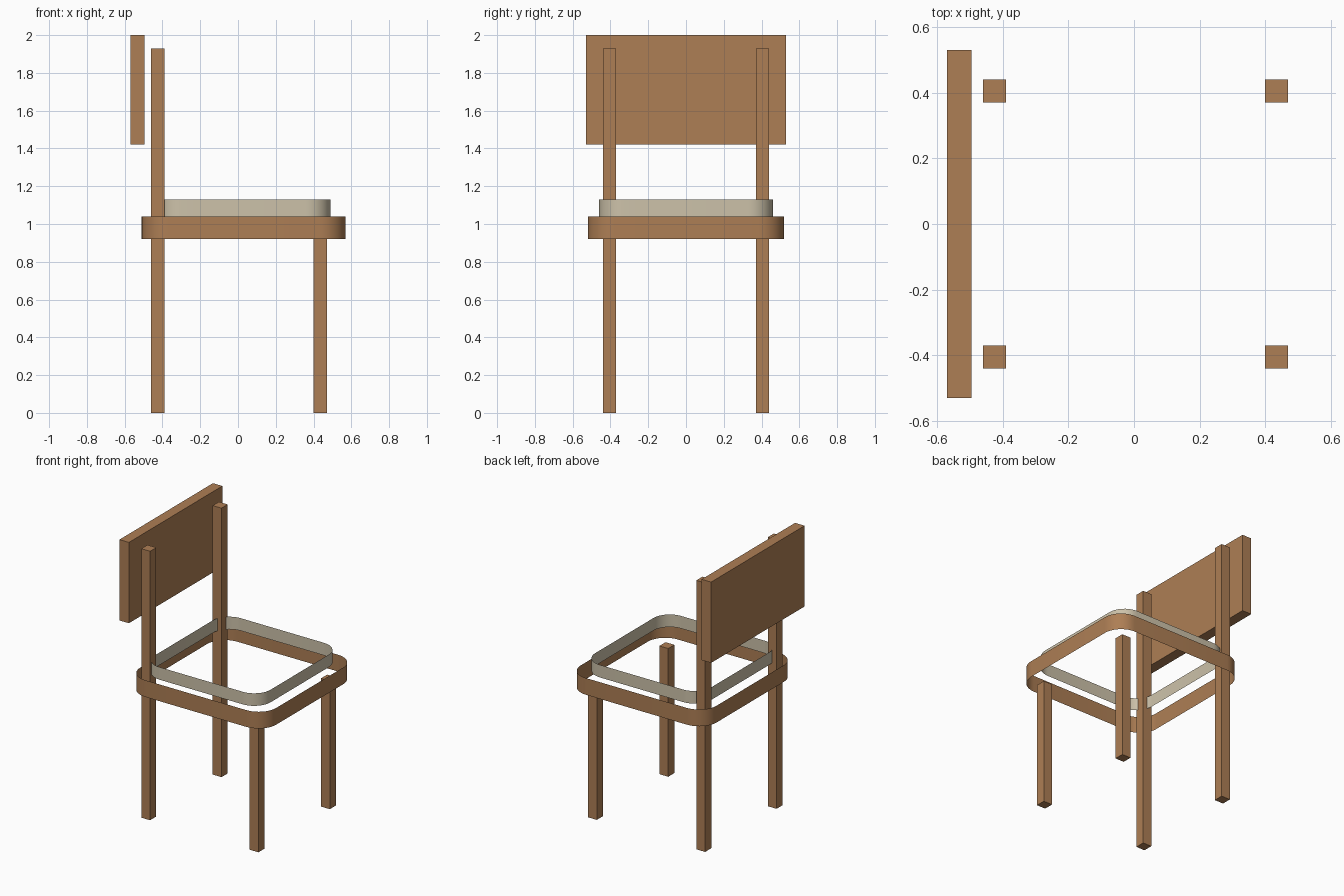
import bpy, bmesh
from math import cos, sin, pi

if "Cube" in bpy.data.objects:
    bpy.data.objects.remove(bpy.data.objects["Cube"], do_unlink=True)


def make_material(name, color):
    mat = bpy.data.materials.new(name)
    mat.use_nodes = True
    mat.diffuse_color = color
    mat.node_tree.nodes["Principled BSDF"].inputs["Base Color"].default_value = color
    return mat


wood = make_material("warm wood", (0.42, 0.21, 0.09, 1))
fabric = make_material("cream fabric", (0.61, 0.54, 0.40, 1))


def finish(name, bm, mat):
    mesh = bpy.data.meshes.new(name)
    bm.to_mesh(mesh)
    bm.free()
    mesh.materials.append(mat)
    obj = bpy.data.objects.new(name, mesh)
    bpy.context.collection.objects.link(obj)
    return obj


def box(name, low, high, mat):
    bm = bmesh.new()
    bmesh.ops.create_cube(bm, size=1)
    for v in bm.verts:
        v.co = [(a + b) / 2 + c * (b - a) for a, b, c in zip(low, high, v.co)]
    return finish(name, bm, mat)


def rounded_band(name, cx, half_x, half_y, radius, z0, z1, mat, steps=10):
    """Open upright band following a rounded rectangle."""
    bm = bmesh.new()
    bottom, top = [], []
    for corner, (sx, sy) in enumerate([(1, 1), (-1, 1), (-1, -1), (1, -1)]):
        for i in range(steps + 1):
            a = (corner + i / steps) * pi / 2
            x = cx + sx * (half_x - radius) + radius * cos(a)
            y = sy * (half_y - radius) + radius * sin(a)
            bottom.append(bm.verts.new((x, y, z0)))
            top.append(bm.verts.new((x, y, z1)))
    count = len(bottom)
    for i in range(count):
        j = (i + 1) % count
        face = bm.faces.new((bottom[i], bottom[j], top[j], top[i]))
        face.smooth = True
    return finish(name, bm, mat)


# Legs: the rear pair runs on up as back posts
for side, s in (("left", 1), ("right", -1)):
    y0, y1 = sorted((s * 0.37, s * 0.44))
    box(f"front_leg_{side}", (0.40, y0, 0), (0.47, y1, 0.92), wood)
    box(f"back_post_{side}", (-0.46, y0, 0), (-0.39, y1, 1.93), wood)

# Backrest panel
box("backrest", (-0.57, -0.53, 1.42), (-0.495, 0.53, 2.0), wood)

# Seat frame and cushion edge, both open above and below
rounded_band("seat_frame", 0.03, 0.54, 0.52, 0.14, 0.92, 1.04, wood)
rounded_band("cushion_edge", 0.03, 0.46, 0.46, 0.13, 1.04, 1.13, fabric)
